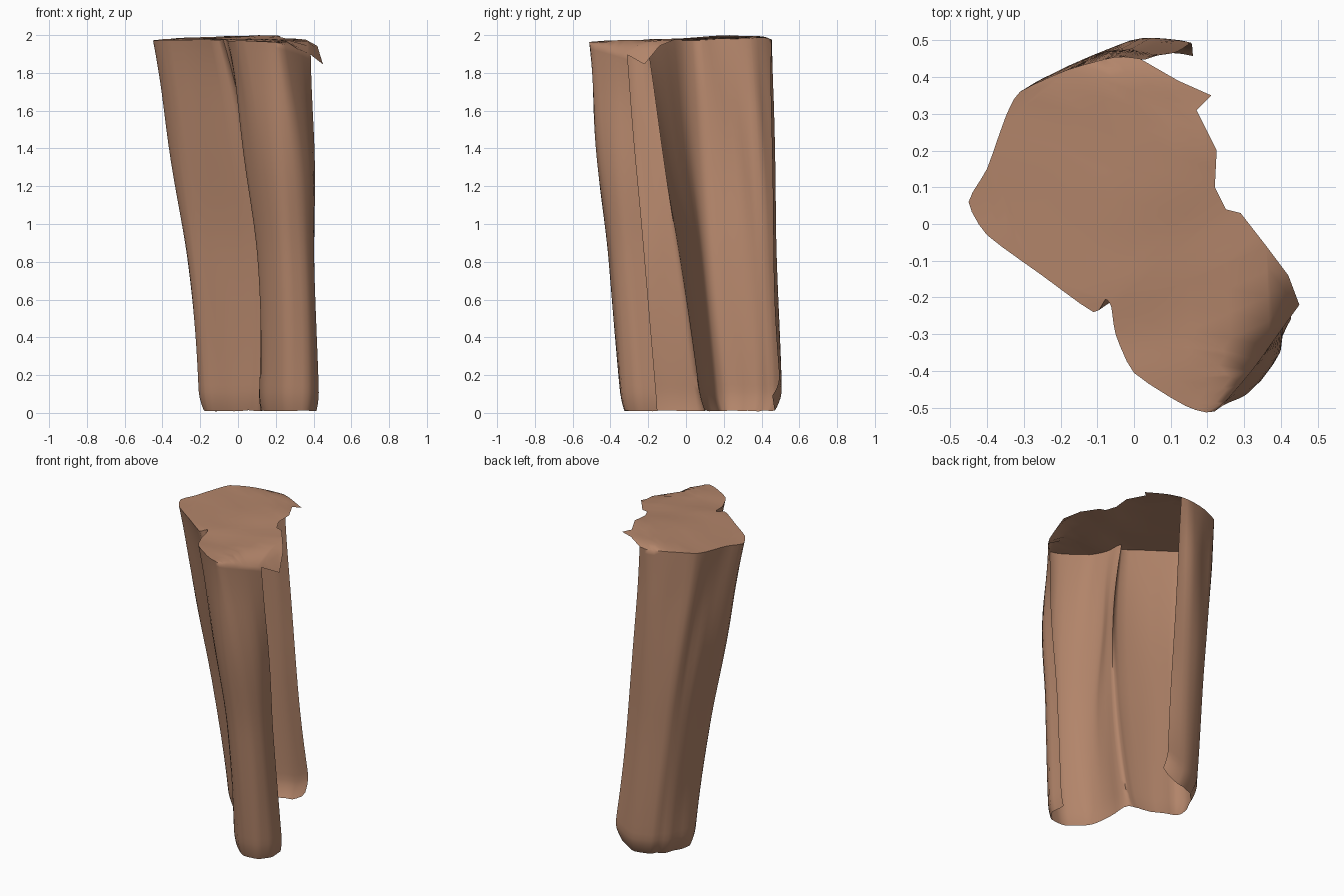
import bpy, bmesh, math
from mathutils import Vector, noise

if "Cube" in bpy.data.objects:
    bpy.data.objects.remove(bpy.data.objects["Cube"])

# Wall outlines (seen from above, clockwise from the right front end to the back end)
TOP = [(.385, -.31), (.32, -.40), (.22, -.51), (.14, -.495), (0, -.405), (-.05, -.30),
       (-.062, -.225), (-.078, -.205), (-.11, -.24), (-.25, -.14), (-.40, -.03), (-.45, .06),
       (-.40, .15), (-.35, .29), (-.31, .36), (-.18, .42), (-.05, .455), (.016, .45)]
MID = [(.40, -.23), (.395, -.32), (.34, -.40), (.25, -.425), (.14, -.34), (.09, -.24),
       (.105, -.14), (.11, -.065), (.06, -.055), (-.12, .01), (-.25, .065), (-.29, .13),
       (-.26, .25), (-.225, .35), (-.19, .42), (-.11, .46), (-.01, .475), (.08, .46)]
BOT = [(.425, -.15), (.43, -.25), (.37, -.335), (.26, -.34), (.16, -.26), (.12, -.19),
       (.11, -.02), (.105, .085), (.05, .09), (-.06, .125), (-.17, .165), (-.205, .22),
       (-.18, .31), (-.14, .40), (-.09, .46), (-.02, .495), (.06, .51), (.165, .50)]
# Overhanging free edge of the cap, from back to right front
LIP = [(.12, .39), (.21, .35), (.17, .31), (.225, .20), (.22, .10), (.25, .04),
       (.29, .03), (.36, -.06), (.42, -.14), (.45, -.22)]
STEPS = 3


def resample(pts):
    """Smooth curve through the points."""
    p = [Vector(q) for q in pts]
    out = []
    for i in range(len(p) - 1):
        a, b, c, d = p[max(i - 1, 0)], p[i], p[i + 1], p[min(i + 2, len(p) - 1)]
        m1, m2 = (c - a) * .3, (d - b) * .3
        for k in range(STEPS):
            t = k / STEPS
            out.append(b * (2*t**3 - 3*t*t + 1) + m1 * (t**3 - 2*t*t + t)
                       + c * (3*t*t - 2*t**3) + m2 * (t**3 - t*t))
    return out + [p[-1]]


def cap_z(x, y):
    """Height of the gently wavy cap, drooping at its right edge."""
    d = max(0, x + .45 * max(y, 0) - .25)
    s = max(0, .9 * x - .45 * y - .40)
    z = 1.985 + .035 * y + .03 * min(x, 0) - .9 * d * d - 9 * s * s
    z -= 3 * max(0, y - .36) ** 2
    return min(2.0, z + .012 * noise.noise(Vector((x * 3, y * 5, 4))))


top, mid, bot = resample(TOP), resample(MID), resample(BOT)
n = len(top)
levels = [0, .008, .02, .035, .05, .07] + [.1 + .87 * i / 24 for i in range(25)] + [.985, 1]

bm = bmesh.new()
rings = []
for t in levels:
    # blend the three outlines
    wa, wb, wc = (1 - t) * (1 - 2*t), 4 * t * (1 - t), t * (2*t - 1)
    ring = [bot[i] * wa + mid[i] * wb + top[i] * wc for i in range(n)]
    row = []
    for i, p in enumerate(ring):
        tan = (ring[min(i + 1, n - 1)] - ring[max(i - 1, 0)]).normalized()
        out = Vector((-tan.y, tan.x))
        # long streaks, rolled-in base and upper swelling
        f = i / (n - 1)
        streak = .012 * noise.noise(Vector((i * .33, t * 2.2, 1))) * min(1, (1 - t) * 6)
        roll = -(.015 + .03 * max(0, f - .5) * 2) * max(0, 1 - t / .06) ** 2
        near_notch = min(1, abs(i - 7 * STEPS) / 5)
        swell = .016 * math.sin(math.pi * max(0, t - .4) / .6) ** 2 * near_notch * (f < .75)
        q = p + out * (streak + roll + swell)
        lift = .08 * max(0, (i - n + 5) / 4) ** 2
        base = .005 + lift + .006 * (1 + noise.noise(Vector((i * .4, 0, 7))))
        z = base + (cap_z(*top[i]) - base) * t
        row.append(bm.verts.new((q.x, q.y, z)))
    rings.append(row)

# Wall sheet, open at the back right and underneath
for a, b in zip(rings, rings[1:]):
    for i in range(n - 1):
        bm.faces.new((a[i + 1], a[i], b[i], b[i + 1]))

# Cap
lip = [bm.verts.new((x, y, cap_z(x, y))) for x, y in LIP]
cap = bm.faces.new(list(reversed(rings[-1] + lip)))
cap.normal_update()
if cap.normal.z < 0:
    cap.normal_flip()
faces = bmesh.ops.triangulate(bm, faces=[cap])['faces']
rim = set(rings[-1] + lip)
capset = set(faces)
inner = list({e for f in faces for e in f.edges if all(g in capset for g in e.link_faces)
              and len(e.link_faces) == 2})
res = bmesh.ops.subdivide_edges(bm, edges=inner, cuts=3, use_grid_fill=True)
for v in {g for g in res['geom_inner'] if isinstance(g, bmesh.types.BMVert)} - rim:
    v.co.z = cap_z(v.co.x, v.co.y)
bmesh.ops.triangulate(bm, faces=[f for f in bm.faces if len(f.verts) > 4])

mesh = bpy.data.meshes.new("rock_pillar")
bm.to_mesh(mesh)
bm.free()
pillar = bpy.data.objects.new("rock_pillar", mesh)
bpy.context.collection.objects.link(pillar)

mat = bpy.data.materials.new("clay brown")
mat.diffuse_color = (.45, .235, .145, 1)
mat.use_nodes = True
mat.node_tree.nodes["Principled BSDF"].inputs["Base Color"].default_value = mat.diffuse_color
mesh.materials.append(mat)

bpy.context.view_layer.objects.active = pillar
pillar.select_set(True)
bpy.ops.object.shade_smooth_by_angle(angle=math.radians(60))
